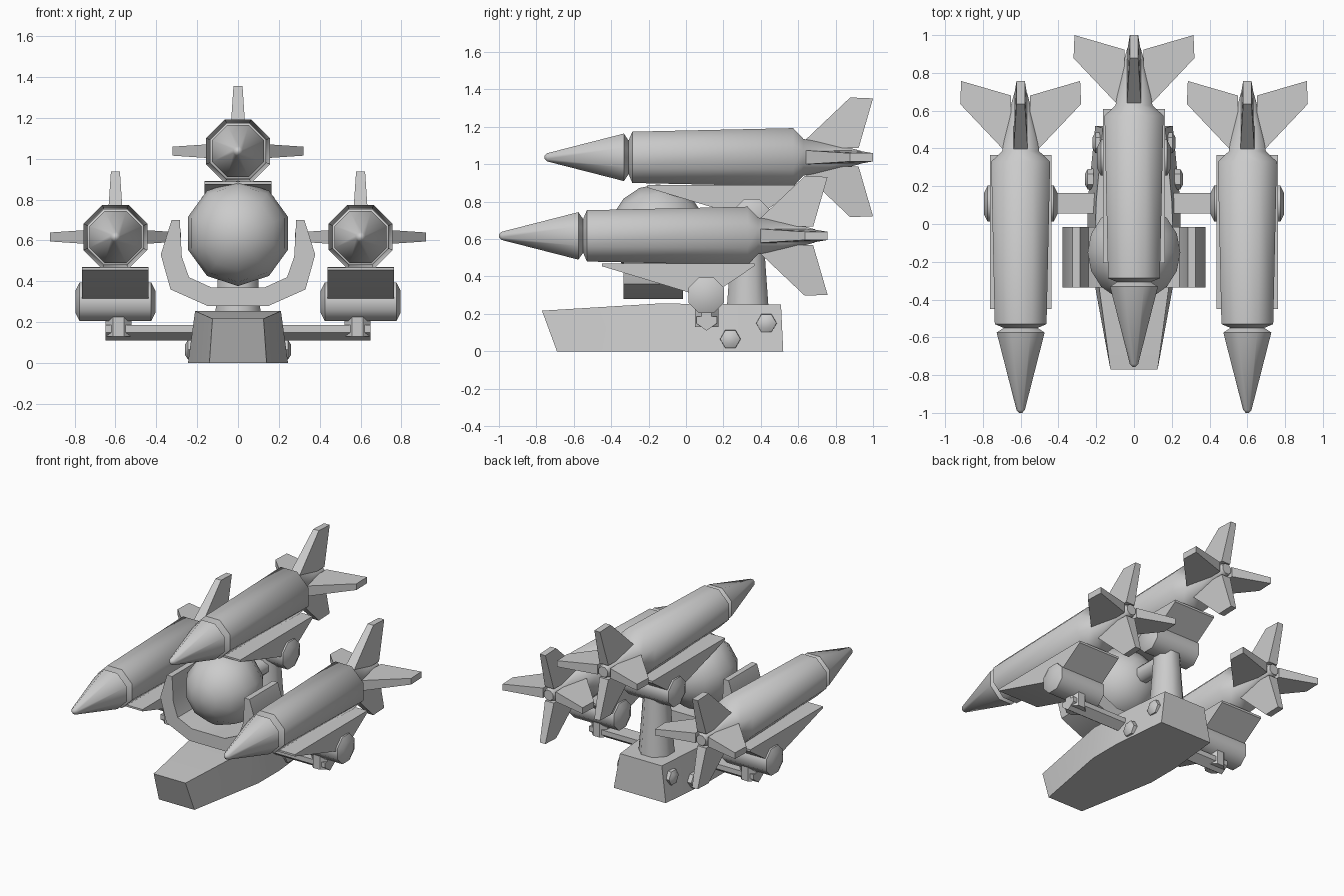
import bpy, bmesh
from math import pi, sin, cos, radians
from mathutils import Vector, Matrix

if "Cube" in bpy.data.objects:
    bpy.data.objects.remove(bpy.data.objects["Cube"])

grey = bpy.data.materials.new("light grey")
grey.use_nodes = True
COLOUR = (0.6, 0.6, 0.6, 1)
grey.diffuse_color = COLOUR
grey.node_tree.nodes["Principled BSDF"].inputs["Base Color"].default_value = COLOUR


def finish(bm, name, angle=50):
    bmesh.ops.recalc_face_normals(bm, faces=bm.faces)
    mesh = bpy.data.meshes.new(name)
    bm.to_mesh(mesh)
    bm.free()
    mesh.materials.append(grey)
    obj = bpy.data.objects.new(name, mesh)
    bpy.context.collection.objects.link(obj)
    bpy.ops.object.select_all(action='DESELECT')
    obj.select_set(True)
    bpy.context.view_layer.objects.active = obj
    bpy.ops.object.shade_smooth_by_angle(angle=radians(angle))
    return obj


def loft(bm, rings):
    """Skin a list of equal-length point rings and cap both ends."""
    rows = [[bm.verts.new(p) for p in ring] for ring in rings]
    n = len(rows[0])
    for a, b in zip(rows, rows[1:]):
        for i in range(n):
            j = (i + 1) % n
            bm.faces.new((a[i], a[j], b[j], b[i]))
    bm.faces.new(rows[0])
    bm.faces.new(rows[-1])


def turned(bm, profile, axis, centre, sides=8, phase=0.5):
    """Lathe (position, radius) pairs along an axis through centre."""
    rings = []
    for pos, r in profile:
        ring = []
        for i in range(sides):
            a = 2 * pi * (i + phase) / sides
            u, v = r * cos(a), r * sin(a)
            p = {'x': (pos, u, v), 'y': (u, pos, v), 'z': (u, v, pos)}[axis]
            ring.append(Vector(p) + Vector(centre))
        rings.append(ring)
    loft(bm, rings)


def extrude(bm, profile, axis, lo, hi, offset=(0, 0, 0)):
    """Extrude a closed 2D profile along x or y."""
    place = (lambda a, b, t: (t, a, b)) if axis == 'x' else (lambda a, b, t: (a, t, b))
    loft(bm, [[Vector(place(a, b, t)) + Vector(offset) for a, b in profile]
              for t in (lo, hi)])


def fin(bm, angle, offset):
    """Swept tail fin, thick at the root and thin at the square tip."""
    outline = [(0.05, 0.35, 0.04), (0.32, 0.635, 0.022),
               (0.315, 0.757, 0.022), (0.05, 0.68, 0.035)]
    turn = Matrix.Rotation(angle, 3, 'Y')
    loft(bm, [[turn @ Vector((r, y, s * t)) + Vector(offset) for r, y, t in outline]
              for s in (-1, 1)])


def rocket(side, offset):
    c = Vector(offset) + Vector((0, 0, 0.617))
    k = 1 / cos(pi / 8)
    # nose, waist groove and body as one turned shape
    bm = bmesh.new()
    turned(bm, [(y, r * k) for y, r in (
        (-1.0, 0.008), (-0.985, 0.022), (-0.575, 0.127), (-0.55, 0.09), (-0.53, 0.137),
        (0.33, 0.156), (0.385, 0.098), (0.6, 0.06), (0.69, 0.035))], 'y', c)
    finish(bm, side + "_rocket_body")
    bm = bmesh.new()
    for q in range(4):
        fin(bm, q * pi / 2, c)
    finish(bm, side + "_rocket_fins", 30)
    # wedge cradle under the body
    bm = bmesh.new()
    extrude(bm, [(-0.45, 0.455), (0.03, 0.31), (0.15, 0.31), (0.365, 0.455),
                 (0.365, 0.47), (-0.45, 0.468)], 'x', -0.163, 0.163, offset)
    finish(bm, side + "_cradle", 30)
    # cross pivot with bevelled ends
    bm = bmesh.new()
    turned(bm, [(-0.195, 0.06), (-0.175, 0.103), (0.175, 0.103), (0.195, 0.06)],
           'x', Vector(offset) + Vector((0, 0.108, 0.3)))
    finish(bm, side + "_pivot")


rocket("left", (0.6, 0, 0))
rocket("right", (-0.6, 0, 0))
rocket("top", (0, 0.243, 0.42))

# Boat-shaped base: (y bottom, half width bottom, y top, half width top, z top)
bm = bmesh.new()
stations = [(-0.69, 0.14, -0.77, 0.125, 0.217), (-0.12, 0.245, -0.15, 0.21, 0.255),
            (0.12, 0.245, 0.12, 0.2, 0.253), (0.52, 0.205, 0.508, 0.165, 0.25)]
loft(bm, [[(-b, yb, 0), (b, yb, 0), (t, yt, z), (-t, yt, z)]
          for yb, b, yt, t, z in stations])
finish(bm, "base", 25)

# Column carrying the top rocket
bm = bmesh.new()
turned(bm, [(0.24, 0.12), (0.5, 0.1), (0.74, 0.085)], 'z', (0, 0.33, 0))
finish(bm, "column")

# Ball with its pole to the front
bm = bmesh.new()
bmesh.ops.create_uvsphere(bm, u_segments=10, v_segments=8, radius=0.258)
bmesh.ops.rotate(bm, verts=bm.verts, matrix=Matrix.Rotation(pi / 2, 3, 'X'))
bmesh.ops.translate(bm, verts=bm.verts, vec=(0, -0.15, 0.635))
finish(bm, "ball")

bm = bmesh.new()
turned(bm, [(0.0, 0.06), (0.3, 0.06)], 'y', (0, 0, 0.62))
finish(bm, "ball_link")

# Open yoke around the ball, mirrored from its right half
outer = [(0.15, 0.28), (0.33, 0.36), (0.378, 0.53), (0.325, 0.7)]
inner = [(0.13, 0.37), (0.24, 0.42), (0.275, 0.52), (0.285, 0.7)]
mirror = lambda pts: [(-x, z) for x, z in reversed(pts)]
outer, inner = mirror(outer) + outer, mirror(inner) + inner
bm = bmesh.new()
loft(bm, [[(o[0], -0.335, o[1]), (o[0], -0.015, o[1]),
           (i[0], -0.015, i[1]), (i[0], -0.335, i[1])]
          for o, i in zip(outer, inner)])
finish(bm, "yoke", 40)

for s, side in ((1, "left"), (-1, "right")):
    # side arm with upturned end
    bm = bmesh.new()
    bar = [(0.11, 0.11), (0.165, 0.15), (0.165, 0.185), (0.055, 0.185), (0.055, 0.15)]
    extrude(bm, bar, 'x', s * 0.15, s * 0.648)
    turned(bm, [(0.13, 0.068), (0.25, 0.068)], 'z', (s * 0.585, 0.11, 0))
    finish(bm, side + "_arm", 40)
    # domed hexagonal bolts
    for n, (y, z, x) in enumerate(((0.237, 0.065, 0.215), (0.43, 0.15, 0.175))):
        bm = bmesh.new()
        turned(bm, [(0, 0.056), (s * 0.03, 0.054), (s * 0.045, 0.028)], 'x',
               (s * x, y, z), 6, 0)
        finish(bm, f"{side}_bolt_{n + 1}", 50)
